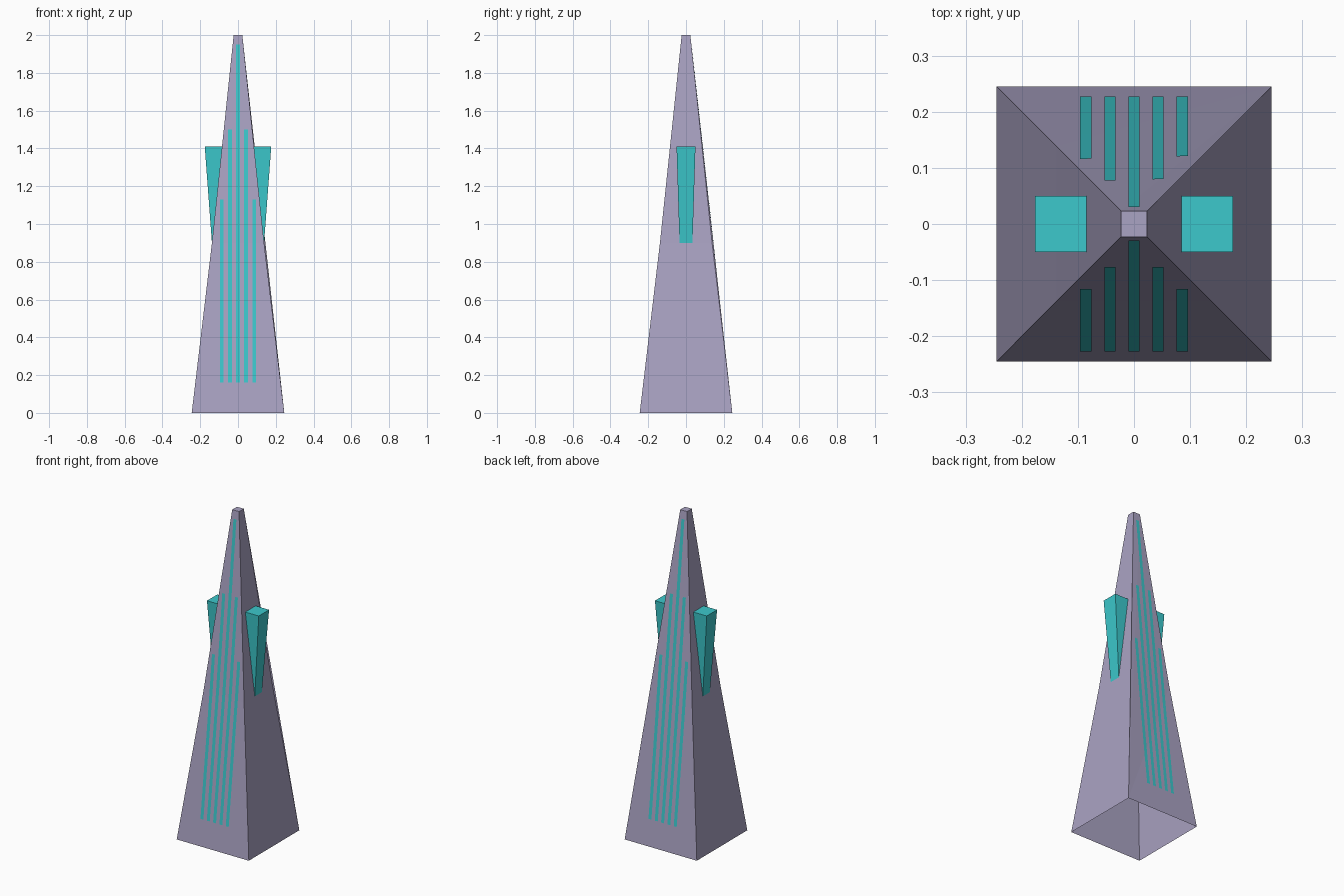
import bpy, bmesh
from mathutils import Vector
from mathutils.bvhtree import BVHTree

if "Cube" in bpy.data.objects:
    bpy.data.objects.remove(bpy.data.objects["Cube"])


def material(name, rgb):
    m = bpy.data.materials.new(name)
    m.diffuse_color = (*rgb, 1)
    m.use_nodes = True
    m.node_tree.nodes["Principled BSDF"].inputs["Base Color"].default_value = m.diffuse_color
    return m


STONE = material("pale violet stone", (0.402, 0.366, 0.546))
CYAN = material("bright cyan", (0.045, 0.578, 0.604))


def finish(bm, name, mat):
    me = bpy.data.meshes.new(name)
    bm.to_mesh(me)
    bm.free()
    me.materials.append(mat)
    ob = bpy.data.objects.new(name, me)
    bpy.context.collection.objects.link(ob)
    return ob


def ring(bm, x0, x1, hy, z):
    return [bm.verts.new(p) for p in
            ((x0, -hy, z), (x1, -hy, z), (x1, hy, z), (x0, hy, z))]


# Spire: slightly concave four-sided taper, open underneath
bm = bmesh.new()
base, mid, top = [ring(bm, -h, h, h, z)
                  for h, z in ((0.245, 0), (0.138, 0.9), (0.023, 2))]
for lo, hi in ((base, mid), (mid, top)):
    for i in (0, 1, 3):
        j = (i + 1) % 4
        bm.faces.new((lo[i], lo[j], hi[j], hi[i]))
bm.faces.new(top)
# Back wall is a fan from its lower right corner
outline = [base[3], mid[3], top[3], top[2], mid[2]]
for a, b in zip(outline, outline[1:]):
    bm.faces.new((base[2], a, b))
surface = BVHTree.FromBMesh(bm)
finish(bm, "spire", STONE)

# Side fins: tapered wedges that sink into the spire
for side, name in ((-1, "left_fin"), (1, "right_fin")):
    bm = bmesh.new()
    lo = ring(bm, side * 0.10, side * 0.135, 0.033, 0.86)
    hi = ring(bm, side * 0.08, side * 0.176, 0.05, 1.41)
    for i in range(4):
        j = (i + 1) % 4
        bm.faces.new((lo[i], lo[j], hi[j], hi[i]))
    bm.faces.new(hi)
    bm.faces.new(lo)
    bmesh.ops.recalc_face_normals(bm, faces=bm.faces)
    finish(bm, name, CYAN)


# Light strips: thin plates laid onto the front and back walls
def strip(bm, x, z_top, side, half=0.01, z_low=0.16, steps=24):
    prev = None
    for k in range(steps + 1):
        z = z_low + (z_top - z_low) * k / steps
        pair = []
        for dx in (-half * side, half * side):
            hit = surface.ray_cast(Vector((x - dx, side, z)),
                                   Vector((0, -side, 0)))[0]
            pair.append(bm.verts.new((x - dx, hit.y + side * 0.0015, z)))
        if prev:
            bm.faces.new((prev[0], prev[1], pair[1], pair[0]))
        prev = pair


for side, name in ((-1, "front_strips"), (1, "back_strips")):
    bm = bmesh.new()
    for x, z_top in ((-0.086, 1.13), (-0.043, 1.5), (0, 1.95),
                     (0.043, 1.5), (0.086, 1.13)):
        strip(bm, x, z_top, side)
    finish(bm, name, CYAN)
